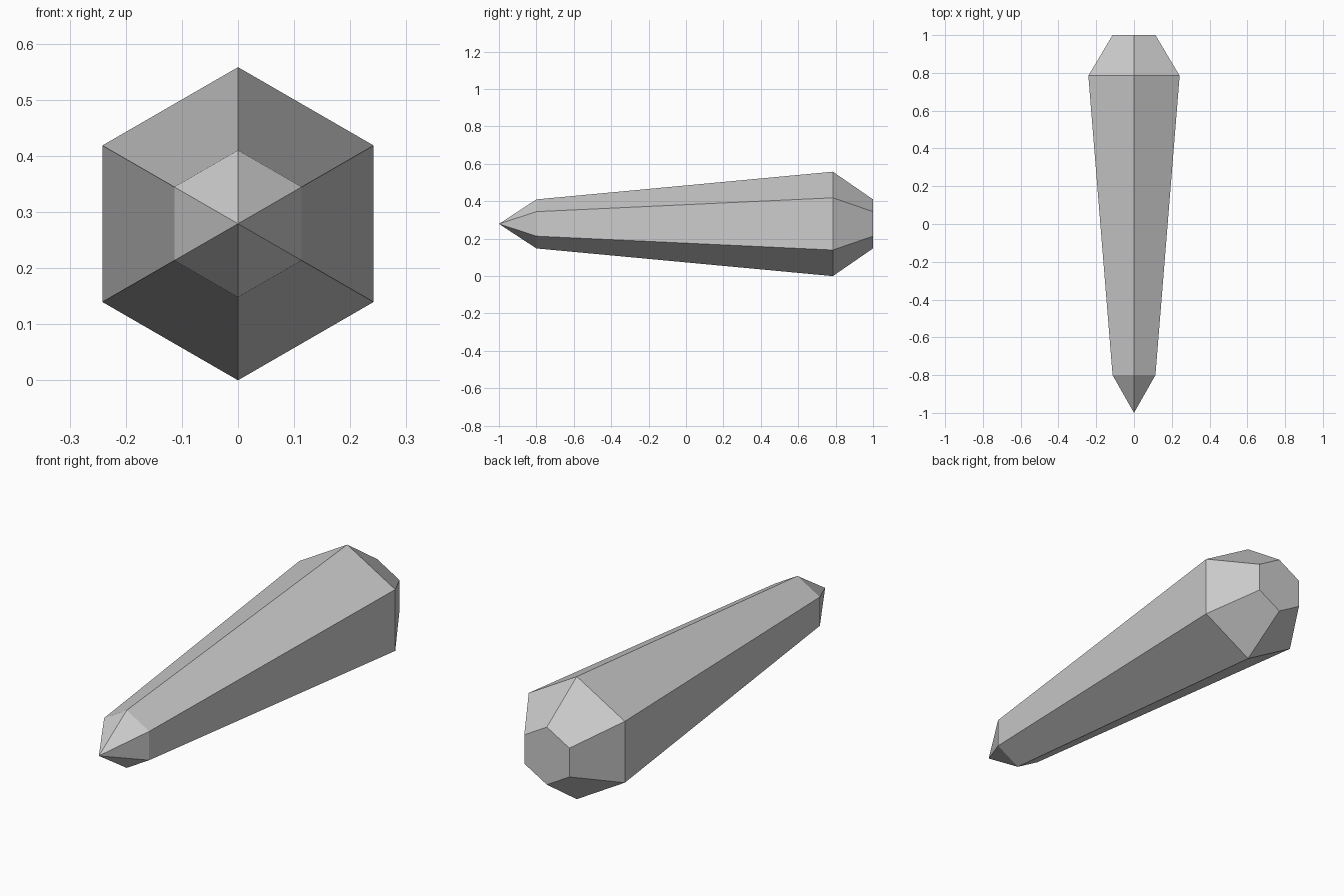
import bpy, bmesh, math

cube = bpy.data.objects.get("Cube")
if cube:
    bpy.data.objects.remove(cube, do_unlink=True)

# Single flat grey
grey = bpy.data.materials.new("stone_grey")
grey.use_nodes = True
color = (0.6, 0.6, 0.6, 1.0)
grey.diffuse_color = color
grey.node_tree.nodes["Principled BSDF"].inputs["Base Color"].default_value = color

SIDES = 6
CENTER_Z = 0.279
TIP_Y = -1.0
# (y, radius) of each hexagonal ring from the tip to the blunt end
PROFILE = [(-0.8, 0.131), (0.785, 0.279), (1.0, 0.131)]

bm = bmesh.new()
tip = bm.verts.new((0, TIP_Y, CENTER_Z))
rings = []
for y, r in PROFILE:
    angles = [math.pi / 2 + 2 * math.pi * i / SIDES for i in range(SIDES)]
    rings.append([bm.verts.new((r * math.cos(a), y, CENTER_Z + r * math.sin(a)))
                  for a in angles])

# Pointed tip, tapered shaft and blunt end
for i in range(SIDES):
    j = (i + 1) % SIDES
    bm.faces.new((tip, rings[0][i], rings[0][j]))
    for a, b in zip(rings, rings[1:]):
        bm.faces.new((a[i], b[i], b[j], a[j]))
bm.faces.new(rings[-1])
bmesh.ops.recalc_face_normals(bm, faces=bm.faces)

mesh = bpy.data.meshes.new("crystal_shard")
bm.to_mesh(mesh)
bm.free()
mesh.materials.append(grey)
shard = bpy.data.objects.new("crystal_shard", mesh)
bpy.context.collection.objects.link(shard)
